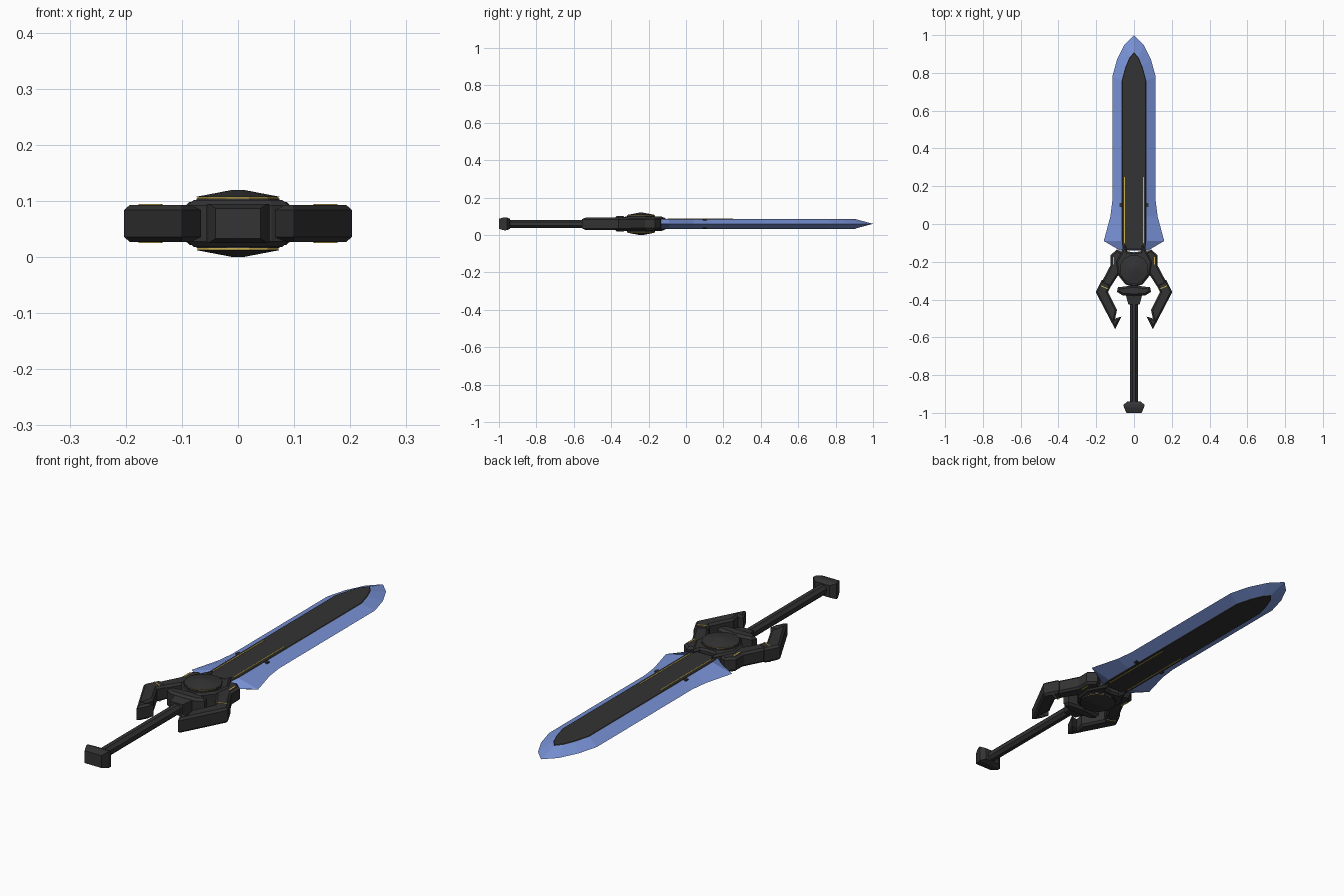
import bpy, bmesh, math
from mathutils import Matrix

if "Cube" in bpy.data.objects:
    bpy.data.objects.remove(bpy.data.objects["Cube"])

MID = 0.06  # height of the sword's centre plane


def material(name, rgb):
    m = bpy.data.materials.new(name)
    m.use_nodes = True
    m.diffuse_color = (*rgb, 1)
    bsdf = next(n for n in m.node_tree.nodes if n.type == 'BSDF_PRINCIPLED')
    bsdf.inputs["Base Color"].default_value = (*rgb, 1)
    return m


BLACK = material("charcoal metal", (0.033, 0.033, 0.033))
BLUE = material("blue edge", (0.19, 0.29, 0.68))
GOLD = material("gold trim", (0.62, 0.45, 0.08))


def finish(name, bm, mat):
    bmesh.ops.recalc_face_normals(bm, faces=bm.faces)
    me = bpy.data.meshes.new(name)
    bm.to_mesh(me)
    bm.free()
    me.materials.append(mat)
    ob = bpy.data.objects.new(name, me)
    bpy.context.collection.objects.link(ob)
    return ob


def sym(half):
    """Close a right-hand outline with its mirror image."""
    return half + [(-x, y) for x, y in reversed(half) if x > 0]


def slab(name, outline, half_height, mat, bevel=0.0, z=MID):
    """Flat outline thickened around z, with chamfered rims."""
    bm = bmesh.new()
    base = bm.faces.new([bm.verts.new((x, y, z - half_height)) for x, y in outline])
    ext = bmesh.ops.extrude_face_region(bm, geom=[base])["geom"]
    top = [v for v in ext if isinstance(v, bmesh.types.BMVert)]
    bmesh.ops.translate(bm, verts=top, vec=(0, 0, 2 * half_height))
    if bevel:
        rims = [e for e in bm.edges if abs(e.verts[0].co.z - e.verts[1].co.z) < 1e-5]
        bmesh.ops.bevel(bm, geom=rims, offset=bevel, segments=1, affect='EDGES')
    return finish(name, bm, mat)


def loft(name, sections, mat):
    """Skin matching closed rings of 3D points and cap both ends."""
    bm = bmesh.new()
    rings = [[bm.verts.new(p) for p in ring] for ring in sections]
    n = len(rings[0])
    for a, b in zip(rings, rings[1:]):
        for i in range(n):
            j = (i + 1) % n
            bm.faces.new((a[i], a[j], b[j], b[i]))
    bm.faces.new(rings[0])
    bm.faces.new(rings[-1])
    return finish(name, bm, mat)


def mirror(ob):
    ob.modifiers.new("Mirror", 'MIRROR').use_axis[0] = True


def both_faces(name, outline, height, mat):
    """Thin plates on the upper and lower face, on both sides."""
    for label, s in (("upper", 1), ("lower", -1)):
        mirror(slab(f"{label}_{name}", outline, 0.0015, mat, z=MID + s * height))


# Blade: sharp blue edge rising to a flat centre
rim = sym([(0, 1), (0.05, 0.95), (0.09, 0.87), (0.115, 0.78), (0.115, 0.12),
           (0.125, 0.04), (0.16, -0.09), (0.075, -0.14)])
flat = sym([(0, 0.91), (0.025, 0.88), (0.046, 0.83), (0.065, 0.76), (0.065, 0.12),
            (0.065, 0.04), (0.065, -0.09), (0.06, -0.135)])
loft("blade_edge", [[(x, y, MID - 0.024) for x, y in flat],
                    [(x, y, MID) for x, y in rim],
                    [(x, y, MID + 0.024) for x, y in flat]], BLUE)

# Dark core with gold lines and small rivets
slab("blade_core", flat, 0.027, BLACK, 0.003)
both_faces("core_line", [(0.048, -0.1), (0.052, -0.1), (0.052, 0.25), (0.048, 0.25)],
           0.027, GOLD)
mirror(slab("core_rivet", [(0.06, 0.09), (0.076, 0.09), (0.076, 0.11), (0.06, 0.11)],
            0.025, BLACK))

# Guard hub with prongs gripping the blade
slab("guard_hub", sym([(0, -0.15), (0.035, -0.145), (0.045, -0.11), (0.06, -0.135),
                       (0.095, -0.2), (0.085, -0.27), (0.045, -0.32), (0, -0.335)]),
     0.038, BLACK, 0.008)


def disc(name, r1, r2, depth, z, mat, flip=False):
    bm = bmesh.new()
    turn = Matrix.Rotation(math.pi, 4, 'X') if flip else Matrix()
    place = Matrix.Translation((0, -0.24, z)) @ turn @ Matrix.Rotation(math.pi / 12, 4, 'Z')
    bmesh.ops.create_cone(bm, cap_ends=True, segments=12, radius1=r1, radius2=r2,
                          depth=depth, matrix=place)
    return finish(name, bm, mat)


# Round boss: drum, gold ring and shallow dome on each face
disc("boss_drum", 0.077, 0.077, 0.088, MID, BLACK)
for label, s in (("upper", 1), ("lower", -1)):
    disc(f"{label}_boss_ring", 0.0745, 0.0745, 0.004, MID + s * 0.0455, GOLD, s < 0)
    disc(f"{label}_boss_dome", 0.077, 0.012, 0.012, MID + s * 0.0535, BLACK, s < 0)

# Guard claws: upper arm and hooked talon
mirror(slab("guard_arm", [(0.06, -0.15), (0.09, -0.135), (0.125, -0.165), (0.125, -0.22),
                          (0.175, -0.315), (0.125, -0.335), (0.09, -0.28), (0.06, -0.24)],
            0.031, BLACK, 0.009))
mirror(slab("guard_talon", [(0.17, -0.295), (0.203, -0.36), (0.1, -0.557), (0.066, -0.49),
                            (0.1, -0.5), (0.09, -0.455), (0.138, -0.36), (0.12, -0.325)],
            0.033, BLACK, 0.009))
both_faces("arm_inlay", [(0.106, -0.215), (0.112, -0.215), (0.112, -0.175),
                         (0.106, -0.175)], 0.031, GOLD)
both_faces("talon_inlay", [(0.135, -0.342), (0.175, -0.325), (0.177, -0.329),
                           (0.137, -0.346)], 0.033, GOLD)

# Collar between guard and grip
slab("grip_collar", sym([(0, -0.325), (0.085, -0.335), (0.09, -0.36), (0.06, -0.378),
                         (0, -0.38)]), 0.042, BLACK, 0.01)


def box_ring(y, hx, hz):
    return [(sx * hx, y, MID + sz * hz) for sx, sz in ((-1, -1), (1, -1), (1, 1), (-1, 1))]


loft("collar_neck", [box_ring(-0.37, 0.045, 0.033), box_ring(-0.425, 0.03, 0.026)], BLACK)

# Octagonal grip
bm = bmesh.new()
bmesh.ops.create_cone(bm, cap_ends=True, segments=8, radius1=0.023, radius2=0.023, depth=0.57,
                      matrix=Matrix.Translation((0, -0.67, MID))
                      @ Matrix.Rotation(math.pi / 2, 4, 'X')
                      @ Matrix.Rotation(math.pi / 8, 4, 'Z'))
finish("grip", bm, BLACK)

# Flared pommel
loft("pommel", [box_ring(-0.94, 0.035, 0.026), box_ring(-0.957, 0.056, 0.034),
                box_ring(-0.972, 0.053, 0.035), box_ring(-1, 0.04, 0.027)], BLACK)
